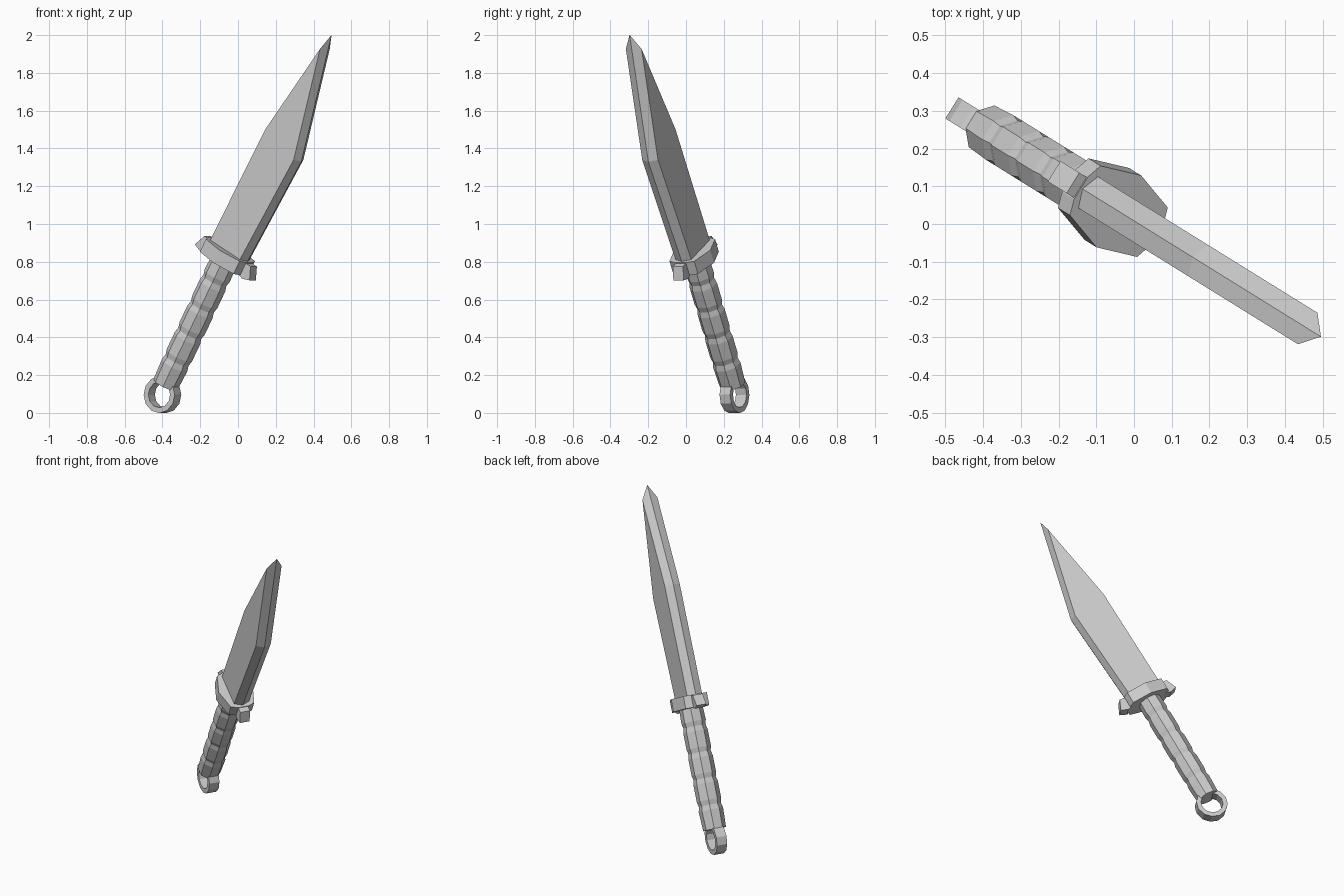
import bpy, bmesh
from math import radians, pi, cos, sin
from mathutils import Matrix

if "Cube" in bpy.data.objects:
    bpy.data.objects.remove(bpy.data.objects["Cube"])

# Knife space: x = blade width, y = thickness, z = along the knife
POSE = (Matrix.Translation((-0.346, 0.223, 0.23))
        @ Matrix.Rotation(radians(-31.8), 4, 'Z')
        @ Matrix.Rotation(radians(29.2), 4, 'Y'))


def loft(name, rings, caps=True, closed=False):
    """Skin a list of equal-length point rings into a flat-shaded object."""
    bm = bmesh.new()
    rows = [[bm.verts.new(p) for p in ring] for ring in rings]
    n = len(rows[0])
    pairs = list(zip(rows, rows[1:])) + ([(rows[-1], rows[0])] if closed else [])
    for a, b in pairs:
        for i in range(n):
            j = (i + 1) % n
            bm.faces.new((a[i], a[j], b[j], b[i]))
    if not closed:
        bm.faces.new(rows[0][::-1])
        if caps:
            bm.faces.new(rows[-1])
    bmesh.ops.remove_doubles(bm, verts=bm.verts, dist=0.0005)
    bmesh.ops.recalc_face_normals(bm, faces=bm.faces)
    mesh = bpy.data.meshes.new(name)
    bm.to_mesh(mesh)
    bm.free()
    obj = bpy.data.objects.new(name, mesh)
    obj.matrix_world = POSE
    bpy.context.collection.objects.link(obj)
    return obj


# Blade: six-sided section with a low ridge along spine and edge
def blade_ring(spine, edge, ridge_s=None, p=0.02):
    (ts, ss), (te, se) = spine, edge
    if ridge_s:
        top = low = (0, 0, ridge_s)
    else:
        top, low = (ts - p, 0, ss), (te + p, 0, se)
    h = 0.049
    return [top, (ts, -h, ss), (te, -h, se), low, (te, h, se), (ts, h, ss)]


loft("blade", [blade_ring((-0.104, 0.70), (0.107, 0.70)),
               blade_ring((-0.09, 1.405), (0.143, 1.351)),
               blade_ring((0, 1.944), (0, 1.944), 2.029)], caps=False)

# Guard: flat plate, widest across the middle
quarter = [(0.135, 0.035), (0.12, 0.077), (0, 0.112), (-0.12, 0.077), (-0.135, 0.035)]
plate = quarter + [(x, -y) for x, y in reversed(quarter)]
loft("guard", [[(x + 0.006, y, s) for x, y in plate] for s in (0.65, 0.727)])

# Guard tabs: small wedges flaring toward the handle
for name, side in (("edge_tab", 1), ("spine_tab", -1)):
    section = [(0.10, 0.722), (0.165, 0.722), (0.195, 0.655), (0.15, 0.64), (0.10, 0.655)]
    loft(name, [[(side * t + 0.01, y, s) for t, s in section] for y in (-0.032, 0.032)])

# Handle: octagonal grip with shallow grooves
def octagon(r, s):
    return [(r * cos(pi / 8 + i * pi / 4), r * sin(pi / 8 + i * pi / 4), s) for i in range(8)]


stations = [(-0.092, 0.07)]
for s in (0.057, 0.22, 0.38, 0.54):
    stations += [(s - 0.03, 0.075), (s, 0.068), (s + 0.03, 0.075)]
stations.append((0.655, 0.072))
loft("handle", [octagon(r, s) for s, r in stations])

# Pommel ring: square-edged loop
rings = []
for i in range(12):
    a = 2 * pi * i / 12
    rings.append([(0.01 + r * cos(a), y, -0.148 + r * sin(a))
                  for r, y in ((0.068, -0.033), (0.097, -0.033), (0.097, 0.033), (0.068, 0.033))])
loft("pommel_ring", rings, closed=True)
